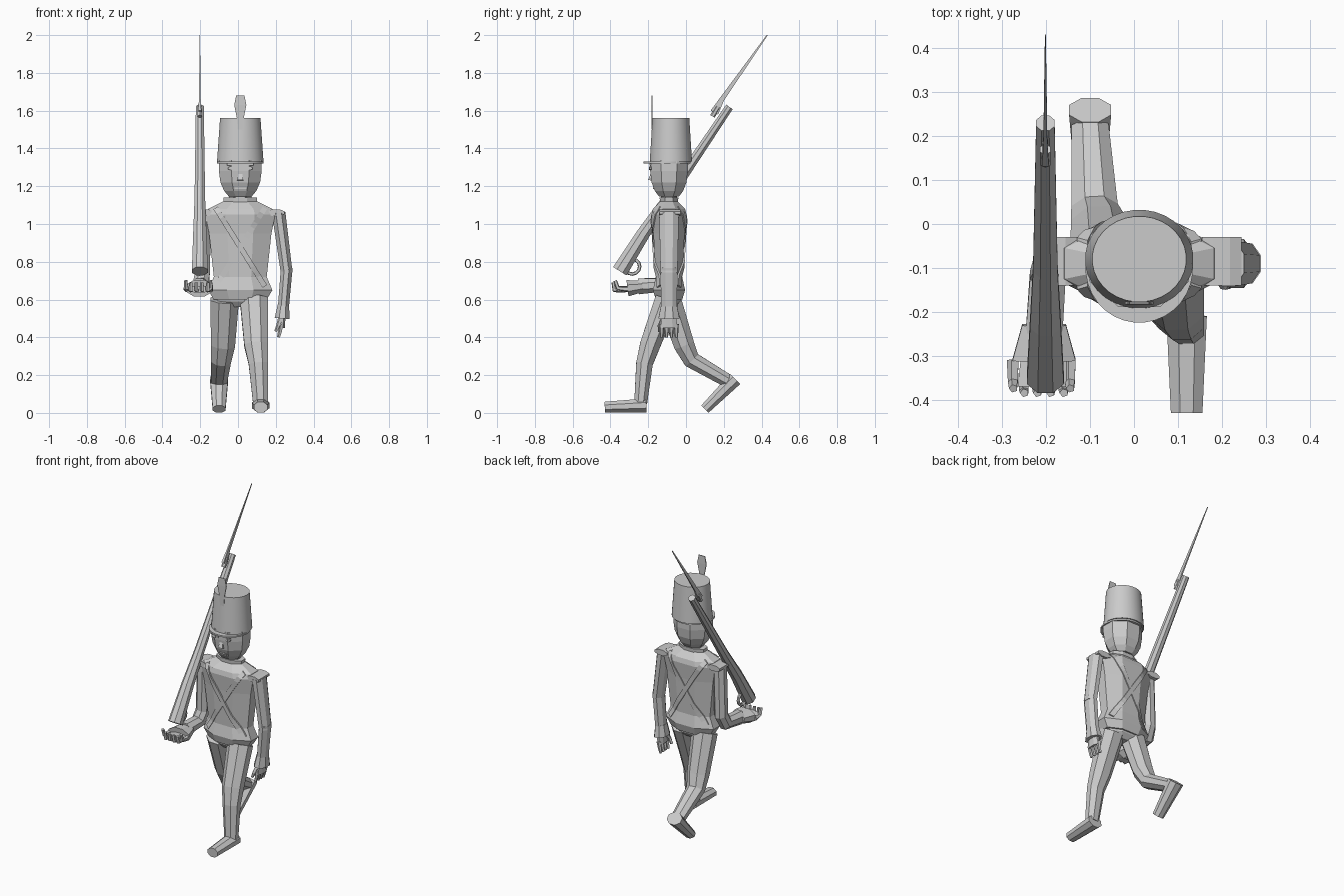
import bpy, bmesh, math
from mathutils import Vector
from mathutils.bvhtree import BVHTree

default_cube = bpy.data.objects.get("Cube")
if default_cube:
    bpy.data.objects.remove(default_cube, do_unlink=True)

grey = (.6, .6, .6, 1)
material = bpy.data.materials.new("plain grey")
material.use_nodes = True
material.diffuse_color = grey
material.node_tree.nodes["Principled BSDF"].inputs["Base Color"].default_value = grey


def lerp(start, end, factor):
    return start + (end - start) * factor


def skin(name, rings):
    """Bridge equal rings of points and cap both ends."""
    bm = bmesh.new()
    loops = [[bm.verts.new(point) for point in ring] for ring in rings]
    for lower, upper in zip(loops, loops[1:]):
        for i in range(len(lower)):
            bm.faces.new((lower[i - 1], lower[i], upper[i], upper[i - 1]))
    bm.faces.new(loops[0])
    bm.faces.new(loops[-1])
    bmesh.ops.recalc_face_normals(bm, faces=bm.faces)
    mesh = bpy.data.meshes.new(name)
    bm.to_mesh(mesh)
    bm.free()
    mesh.materials.append(material)
    obj = bpy.data.objects.new(name, mesh)
    bpy.context.collection.objects.link(obj)
    return obj


def unit_ring(sides):
    """Regular polygon whose flat sides face the axes."""
    reach = 1 / math.cos(math.pi / sides)
    angles = [(i + .5) * math.tau / sides for i in range(sides)]
    return [(reach * math.cos(angle), reach * math.sin(angle)) for angle in angles]


def stack(name, center_y, depth, levels, sides=8):
    """Level rings given as height and half width, with a depth ratio."""
    return skin(name, [[(center_x + c * width, center_y + s * width * depth, z)
                        for c, s in unit_ring(sides)] for z, width in levels])


def limb(name, x_range, path, width_range, depth=1, sides=8):
    """Tapering tube along a y-z path while x drifts across its range."""
    last = len(path) - 1
    points = [Vector((lerp(*x_range, i / last), y, z)) for i, (y, z) in enumerate(path)]
    rings = []
    for i, point in enumerate(points):
        before, after = points[max(i - 1, 0)], points[min(i + 1, last)]
        tangent = ((point - before).normalized() + (after - point).normalized()).normalized()
        side = Vector((1, 0, 0))
        side = (side - tangent * side.dot(tangent)).normalized()
        up = tangent.cross(side)
        width = lerp(*width_range, i / last)
        rings.append([point + side * c * width + up * s * width * depth
                      for c, s in unit_ring(sides)])
    return skin(name, rings)


def plate(name, x, y, z, width, height, sides):
    """Thin raised shape facing the front."""
    skin(name, [[(x + c * width, y + thickness, z + s * height) for c, s in unit_ring(sides)]
                for thickness in (0, .009)])


center_x = .012
body_y = -.09

# Jacket with flared hem, trousers seat, collar and neck
jacket = stack("jacket", body_y, .5, [(.6, .14), (.65, .17), (.72, .14), (.95, .165),
                                      (1.05, .185), (1.08, .17), (1.12, .09)])
stack("trouser_seat", body_y, .5, [(.56, .07), (.59, .12), (.65, .14)])
stack("collar", body_y, .55, [(1.1, .085), (1.14, .09)])
stack("neck", body_y, .7, [(1.1, .06), (1.2, .06)])

# Crossed straps laid over the jacket, front and back
surface = BVHTree.FromPolygons([vertex.co for vertex in jacket.data.vertices],
                               [polygon.vertices[:] for polygon in jacket.data.polygons])


def strap(name, lean, facing, lift):
    top = Vector((center_x + lean * .13, 1.085))
    bottom = Vector((center_x - lean * .13, .67))
    along = (bottom - top).normalized()
    across = Vector((-along.y, along.x)) * .014
    steps = 16
    rings = []
    for i in range(steps + 1):
        middle = top.lerp(bottom, i / steps)
        left, right = middle - across, middle + across
        ring = []
        for spot, raised in ((left, 0), (right, 0), (right, lift), (left, lift)):
            hit = surface.ray_cast(Vector((spot.x, facing, spot.y)), Vector((0, -facing, 0)))[0]
            depth = hit.y if hit else body_y
            ring.append((spot.x, depth + facing * raised, spot.y))
        rings.append(ring)
    skin(name, rings)


for label, facing in (("front", -1), ("back", 1)):
    strap(label + "_under_strap", 1, facing, .006)
    strap(label + "_over_strap", -1, facing, .009)

# Head and face
stack("head", body_y, .88, [(1.145, .06), (1.175, .085), (1.22, .105), (1.28, .113), (1.34, .113)])
limb("nose", (center_x, center_x), [(-.17, 1.29), (-.185, 1.23)], (.007, .016), sides=4)
plate("mouth", center_x, -.175, 1.19, .03, .004, 4)
for label, mirror in (("left", 1), ("right", -1)):
    eye_x = center_x + mirror * .043
    plate(label + "_eye", eye_x, -.192, 1.295, .023, .01, 8)
    plate(label + "_pupil", eye_x, -.196, 1.295, .008, .008, 6)
    plate(label + "_brow", eye_x, -.194, 1.316, .027, .005, 4)

# Tall hat, visor and plume
hat = stack("hat", -.08, .91, [(1.33, .123), (1.56, .107)], 32)
visor = stack("visor", -.1, 1.02, [(1.32, .122), (1.33, .122)], 32)
stack("plume", -.18, .1, [(1.5, .014), (1.56, .018), (1.63, .032), (1.68, .022)], 4)

# Legs and feet in mid stride
limb("left_leg", (.085, .12), [(-.1, .6), (-.19, .36), (-.22, .26), (-.24, .05)], (.075, .04), .85)
limb("left_foot", (.12, .12), [(-.21, .04), (-.43, .03)], (.046, .036), .8)
limb("right_leg", (-.07, -.1), [(-.09, .6), (-.01, .36), (.03, .28), (.22, .17)], (.075, .042), .85)
limb("right_foot", (-.1, -.1), [(.26, .18), (.1, .02)], (.048, .034), .8)

# Shoulder wings
for label, x in (("left", .2), ("right", -.175)):
    limb(label + "_shoulder_wing", (x, x), [(-.14, 1.06), (-.03, 1.06)], (.045, .045), .4)

# Left arm hanging straight, with cuff and hand
limb("left_upper_arm", (.215, .258), [(body_y, 1.06), (body_y, .74)], (.036, .031), 1.45)
limb("left_forearm", (.258, .238), [(body_y, .77), (body_y, .53)], (.031, .029), 1.45)
limb("left_cuff", (.24, .234), [(body_y, .57), (body_y, .5)], (.03, .04), 1.4)
limb("left_palm", (.236, .23), [(body_y, .52), (body_y, .45)], (.016, .018), 2.4)
for finger in range(4):
    y = body_y + (finger - 1.5) * .026
    limb(f"left_finger_{finger}", (.23, .215), [(y, .47), (y, .43), (y, .4)], (.011, .007), sides=5)
limb("left_thumb", (.225, .2), [(-.12, .5), (-.14, .46), (-.14, .43)], (.011, .007), sides=5)

# Right arm bent forward, palm under the stock
limb("right_arm", (-.18, -.205), [(body_y, 1.06), (body_y, .74), (-.12, .68), (-.25, .67)],
     (.038, .042))
limb("right_cuff", (-.205, -.205), [(-.23, .67), (-.31, .66)], (.05, .072), .6)
limb("right_palm", (-.205, -.205), [(-.28, .655), (-.37, .655)], (.05, .06), .3)
for finger in range(4):
    x = -.205 + (finger - 1.5) * .03
    limb(f"right_finger_{finger}", (x, x), [(-.34, .65), (-.38, .65), (-.385, .69)], (.011, .008), sides=5)
for label, mirror in (("inner", 1), ("outer", -1)):
    x = -.21 + mirror * .065
    limb(label + "_right_digit", (x, x), [(-.31, .655), (-.36, .66), (-.375, .7)], (.012, .008), sides=5)

# Musket leaning over the shoulder, guard loop and bayonet
gun_x = (-.202, -.202)
limb("musket", gun_x, [(-.35, .75), (-.225, .95), (-.1, 1.13), (.23, 1.62)], (.042, .021))
curl = [math.radians(angle) for angle in range(-150, 61, 30)]
limb("trigger_guard", gun_x, [(-.285 + .04 * math.cos(angle), .775 + .04 * math.sin(angle))
                              for angle in curl], (.008, .008), sides=5)
limb("bayonet_socket", gun_x, [(.14, 1.57), (.17, 1.62)], (.012, .012), sides=6)
limb("bayonet", gun_x, [(.15, 1.59), (.19, 1.66), (.43, 2)], (.008, .001), 2.8, sides=4)

# Smooth only the round hat parts
for obj in bpy.context.selected_objects:
    obj.select_set(False)
for obj in (hat, visor):
    obj.select_set(True)
bpy.context.view_layer.objects.active = hat
bpy.ops.object.shade_smooth_by_angle()
